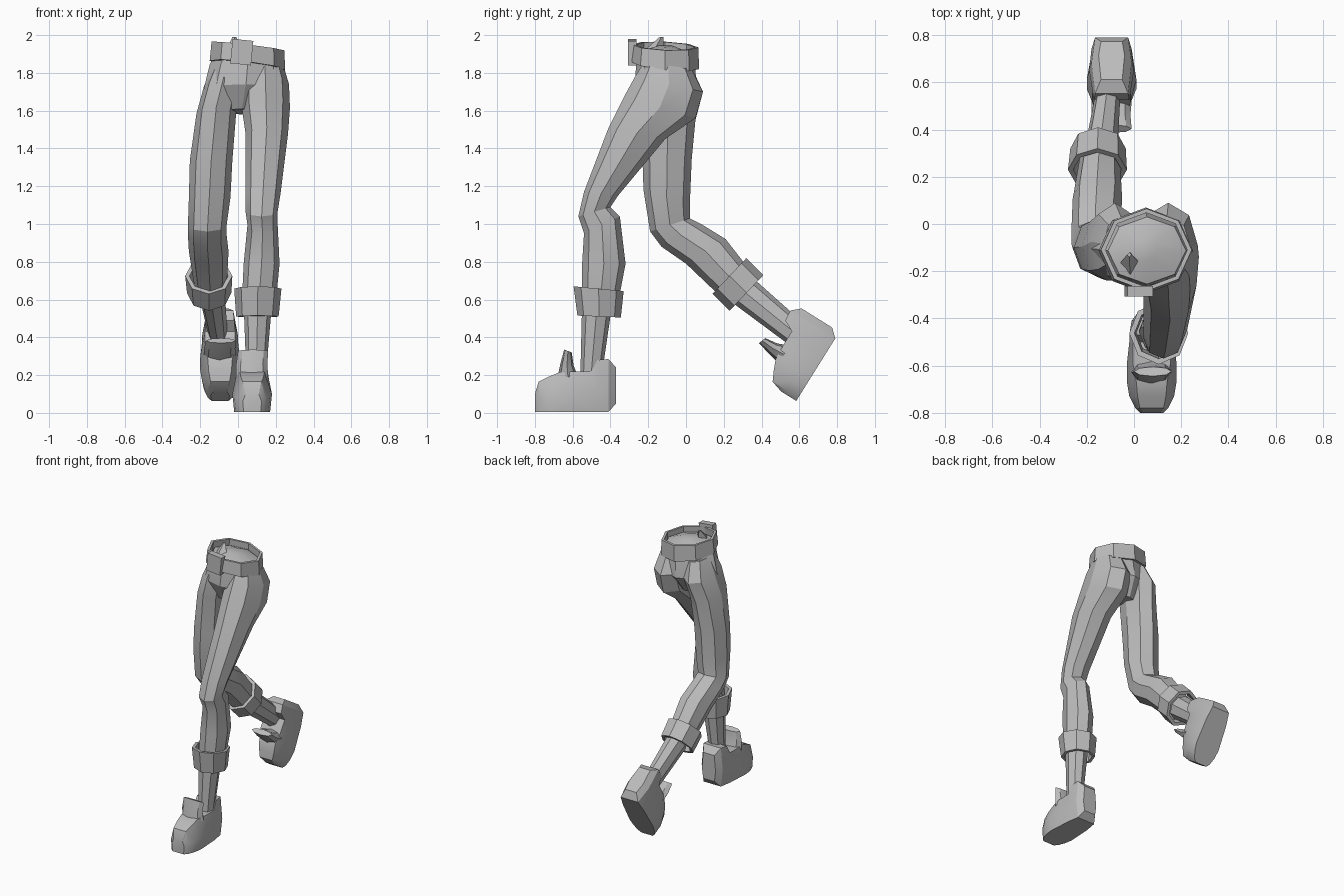
import bpy, bmesh, math
from mathutils import Vector, Matrix

cube = bpy.data.objects.get("Cube")
if cube:
    bpy.data.objects.remove(cube)

grey = bpy.data.materials.new("plain_grey")
grey.use_nodes = True
grey.diffuse_color = (0.5, 0.5, 0.5, 1)
grey.node_tree.nodes["Principled BSDF"].inputs["Base Color"].default_value = (0.5, 0.5, 0.5, 1)


def finish(name, bm, smooth=True):
    bmesh.ops.recalc_face_normals(bm, faces=bm.faces)
    mesh = bpy.data.meshes.new(name)
    bm.to_mesh(mesh)
    bm.free()
    mesh.materials.append(grey)
    obj = bpy.data.objects.new(name, mesh)
    bpy.context.collection.objects.link(obj)
    if smooth:
        bpy.ops.object.select_all(action="DESELECT")
        obj.select_set(True)
        bpy.context.view_layer.objects.active = obj
        bpy.ops.object.shade_smooth_by_angle(angle=math.radians(25))
    return obj


def ring(front, back, left, right, sides=8, roll=0.0):
    """Tilted oval through a front and a back (y, z) point, between two x values."""
    f, b = Vector((0, *front)), Vector((0, *back))
    mid, half, w = (f + b) / 2, (f - b) / 2, (right - left) / 2
    points = []
    for i in range(sides):
        a = math.tau * i / sides
        p = mid + half * math.sin(a)
        p.x = (left + right) / 2 + w * math.cos(a)
        p.z += roll * w * math.cos(a)
        points.append(p)
    return points


def loft(name, rings, closed=False, smooth=True):
    """Skin a list of rings; closed joins the last to the first, as for a band."""
    bm = bmesh.new()
    loops = [[bm.verts.new(p) for p in r] for r in rings]
    pairs = list(zip(loops, loops[1:]))
    if closed:
        pairs.append((loops[-1], loops[0]))
    else:
        bm.faces.new(loops[0])
        bm.faces.new(loops[-1])
    for a, b in pairs:
        for i in range(len(a)):
            j = (i + 1) % len(a)
            bm.faces.new((a[i], a[j], b[j], b[i]))
    return finish(name, bm, smooth)


def scaled(points, k):
    c = sum(points, Vector()) / len(points)
    return [c + (p - c) * k for p in points]


def band(name, top, bottom, k):
    loft(name, [top, bottom, scaled(bottom, k), scaled(top, k)], closed=True)


# Trouser legs
loft("left_trouser_leg", [
    ring((-0.22, 1.86), (0.03, 1.82), 0.04, 0.24),
    ring((-0.27, 1.78), (0.09, 1.70), 0.02, 0.27),
    ring((-0.33, 1.67), (0.05, 1.56), 0.02, 0.275),
    ring((-0.41, 1.51), (-0.11, 1.45), 0.04, 0.265),
    ring((-0.54, 1.17), (-0.36, 1.15), 0.04, 0.225),
    ring((-0.57, 1.04), (-0.40, 1.09), 0.04, 0.21),
    ring((-0.54, 0.95), (-0.35, 1.04), 0.05, 0.21),
    ring((-0.55, 0.79), (-0.32, 0.79), 0.03, 0.22),
    ring((-0.55, 0.58), (-0.36, 0.58), 0.02, 0.20)])
loft("right_trouser_leg", [
    ring((-0.20, 1.86), (0.03, 1.83), -0.13, 0.02),
    ring((-0.24, 1.76), (0.09, 1.70), -0.18, 0.02),
    ring((-0.24, 1.62), (0.05, 1.55), -0.22, -0.01),
    ring((-0.23, 1.33), (0.03, 1.34), -0.255, -0.03),
    ring((-0.225, 1.18), (0.02, 1.10), -0.26, -0.04),
    ring((-0.19, 0.96), (0.02, 1.03), -0.265, -0.06),
    ring((-0.13, 0.88), (0.08, 1.00), -0.265, -0.06),
    ring((0.00, 0.79), (0.21, 0.92), -0.26, -0.05),
    ring((0.21, 0.59), (0.35, 0.74), -0.23, -0.06)])

# Hips and waist, with a low raised cap inside the belt
waist_roll = -0.12
loft("hips", [
    ring((-0.16, 1.94), (-0.06, 1.94), 0.00, 0.10, roll=waist_roll),
    ring((-0.255, 1.91), (0.03, 1.90), -0.11, 0.22, roll=waist_roll),
    ring((-0.265, 1.83), (0.05, 1.81), -0.15, 0.25, roll=waist_roll),
    ring((-0.27, 1.74), (0.06, 1.70), -0.18, 0.265),
    ring((-0.20, 1.61), (-0.02, 1.58), -0.07, 0.11)])
loft("waist_fold", [
    ring((-0.24, 1.90), (-0.12, 1.90), -0.07, 0.04, 4),
    ring((-0.14, 1.99), (-0.12, 1.99), -0.03, -0.01, 4)], smooth=False)

# Belt and buckle
band("belt",
     ring((-0.285, 1.95), (0.065, 1.935), -0.14, 0.245, roll=waist_roll),
     ring((-0.295, 1.86), (0.07, 1.82), -0.15, 0.25, roll=waist_roll), 0.9)
bm = bmesh.new()
bmesh.ops.create_cube(bm, size=1, matrix=Matrix.Translation((0.02, -0.285, 1.91))
                      @ Matrix.Rotation(0.1, 4, "Y") @ Matrix.Diagonal((0.11, 0.045, 0.13, 1)))
finish("belt_buckle", bm, False)

# Turned-up cuffs
band("left_cuff", ring((-0.595, 0.67), (-0.33, 0.645), -0.02, 0.23),
     ring((-0.575, 0.515), (-0.345, 0.505), -0.01, 0.215), 0.82)
band("right_cuff", ring((0.14, 0.63), (0.32, 0.82), -0.28, -0.03),
     ring((0.23, 0.54), (0.41, 0.73), -0.27, -0.035), 0.82)

# Lower legs
loft("left_ankle", [ring((-0.55, 0.58), (-0.39, 0.58), 0.03, 0.18),
                    ring((-0.56, 0.17), (-0.45, 0.17), 0.045, 0.145)])
loft("right_ankle", [ring((0.25, 0.58), (0.37, 0.70), -0.21, -0.07),
                     ring((0.56, 0.35), (0.64, 0.46), -0.155, -0.055)])


# Shoes, built heel at the origin with the toe towards -y
def section(y, sole, belly, belly_z, top, top_z, base=0.005):
    right = [(sole, base), (belly, belly_z), (top, top_z)]
    return [Vector((x, -y, z)) for x, z in right] + \
           [Vector((-x, -y, z)) for x, z in reversed(right)]


def shoe(side, heel, angle):
    body = loft(side + "_shoe", [
        section(-0.03, 0.045, 0.055, 0.12, 0.045, 0.24, 0.05),
        section(0.01, 0.07, 0.085, 0.13, 0.07, 0.285),
        section(0.07, 0.08, 0.095, 0.13, 0.075, 0.28),
        section(0.10, 0.085, 0.095, 0.12, 0.08, 0.22),
        section(0.19, 0.09, 0.105, 0.10, 0.08, 0.22),
        section(0.27, 0.095, 0.105, 0.10, 0.065, 0.215),
        section(0.33, 0.085, 0.095, 0.09, 0.06, 0.19),
        section(0.38, 0.065, 0.07, 0.08, 0.05, 0.165),
        section(0.40, 0.045, 0.05, 0.06, 0.035, 0.10)])
    tongue = loft(side + "_shoe_tongue", [
        ring((-0.28, 0.19), (-0.17, 0.19), -0.085, 0.085),
        ring((-0.265, 0.26), (-0.195, 0.25), -0.085, 0.08),
        ring((-0.245, 0.335), (-0.205, 0.32), -0.075, 0.085)])
    for part in (body, tongue):
        part.data.transform(Matrix.Translation(heel) @ Matrix.Rotation(angle, 4, "X"))


shoe("left", (0.075, -0.40, 0), 0)
shoe("right", (-0.095, 0.80, 0.40), math.radians(58))
